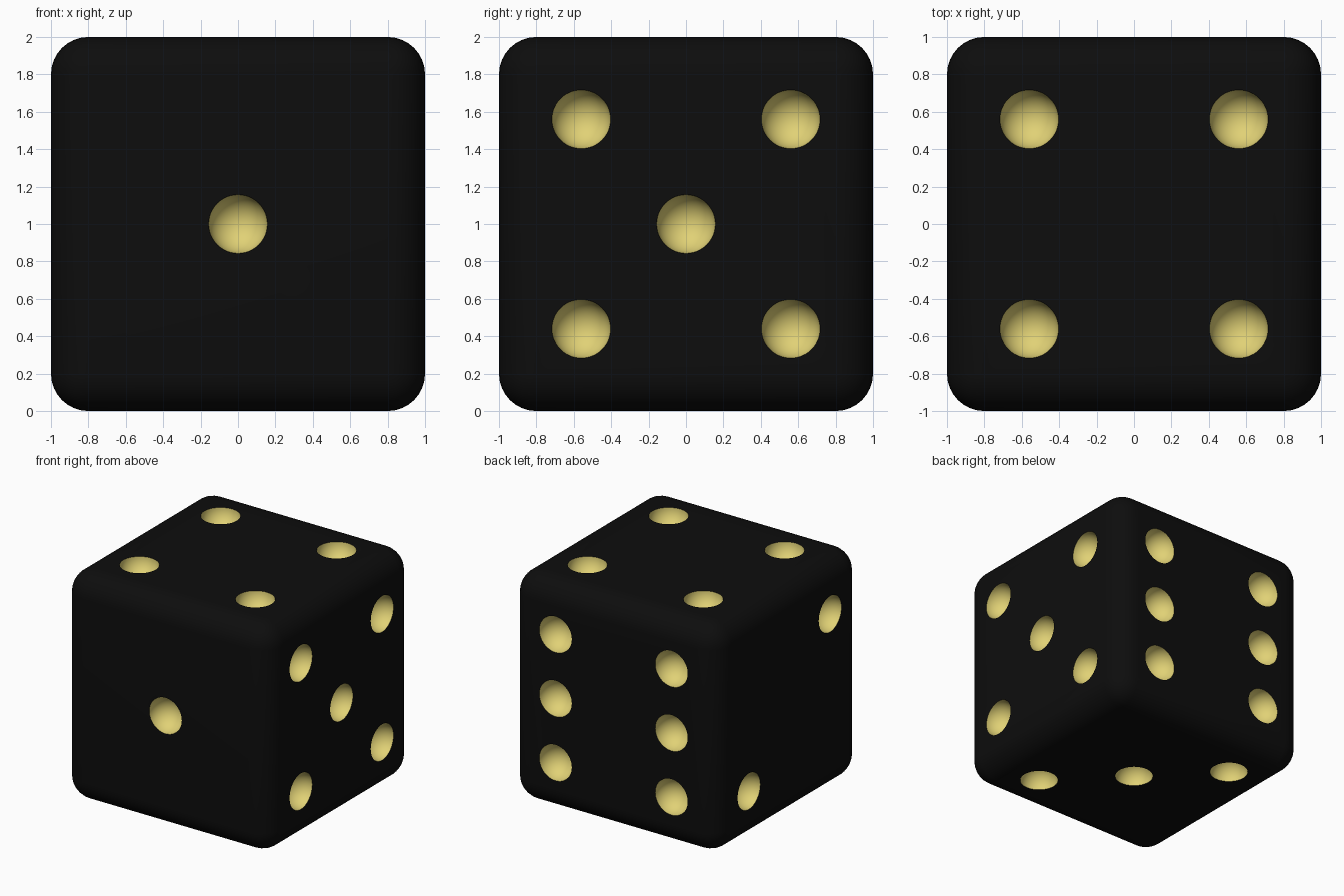
import bpy, bmesh
from math import radians
from mathutils import Matrix, Vector

if "Cube" in bpy.data.objects:
    bpy.data.objects.remove(bpy.data.objects["Cube"], do_unlink=True)

CENTRE = Vector((0, 0, 1))
CORNER = 0.2      # rounded edge radius
PIP = 0.157       # pip radius
D = 0.56          # pip offset from face centre


def material(name, colour):
    m = bpy.data.materials.new(name)
    m.use_nodes = True
    m.diffuse_color = (*colour, 1)
    m.node_tree.nodes["Principled BSDF"].inputs["Base Color"].default_value = (*colour, 1)
    return m


def mesh_object(name, bm, mat):
    me = bpy.data.meshes.new(name)
    bm.to_mesh(me)
    bm.free()
    me.materials.append(mat)
    ob = bpy.data.objects.new(name, me)
    bpy.context.collection.objects.link(ob)
    return ob


black = material("black", (0.004, 0.004, 0.004))
yellow = material("pale yellow", (0.75, 0.64, 0.18))

# Rounded cube body
bm = bmesh.new()
bmesh.ops.create_cube(bm, size=2, matrix=Matrix.Translation(CENTRE))
bmesh.ops.bevel(bm, geom=bm.edges[:], offset=CORNER, segments=8, profile=0.5, affect='EDGES')
die_body = mesh_object("die_body", bm, black)

# Pip layouts: each face normal with offsets along its two other axes in x, y, z order
corners = [(a, b) for a in (-D, D) for b in (-D, D)]
middle = [(0, 0)]
faces = {
    (0, -1, 0): middle,
    (-1, 0, 0): [(-D, D), (D, -D)],
    (0, 0, -1): middle + [(-D, D), (D, -D)],
    (0, 0, 1): corners,
    (1, 0, 0): corners + middle,
    (0, 1, 0): [(a, b) for a in (-D, D) for b in (-D, 0, D)],
}
for face in faces:
    # The left-hand face diagonal runs from low back to high front
    assert sum(map(abs, face)) == 1

# Round cutters, poles along the face normals
bm = bmesh.new()
for normal, spots in faces.items():
    n = Vector(normal)
    u, v = [Vector(axis) for axis in ((1, 0, 0), (0, 1, 0), (0, 0, 1)) if not n.dot(Vector(axis))]
    turn = n.to_track_quat('Z', 'Y').to_matrix().to_4x4()
    for a, b in spots:
        place = Matrix.Translation(CENTRE + n + u * a + v * b)
        bmesh.ops.create_uvsphere(bm, u_segments=48, v_segments=24, radius=PIP, matrix=place @ turn)
pip_cutter = mesh_object("pip_cutter", bm, yellow)
pip_cutter.hide_render = True

# Carve the bowls, keeping the cutter colour inside them
bpy.context.view_layer.objects.active = die_body
die_body.select_set(True)
die_body.data.materials.append(yellow)
cut = die_body.modifiers.new("pips", 'BOOLEAN')
cut.operation = 'DIFFERENCE'
cut.solver = 'EXACT'
cut.material_mode = 'TRANSFER'
cut.object = pip_cutter
bpy.ops.object.modifier_apply(modifier=cut.name)
bpy.data.objects.remove(pip_cutter, do_unlink=True)
bpy.ops.object.shade_smooth_by_angle(angle=radians(30))
